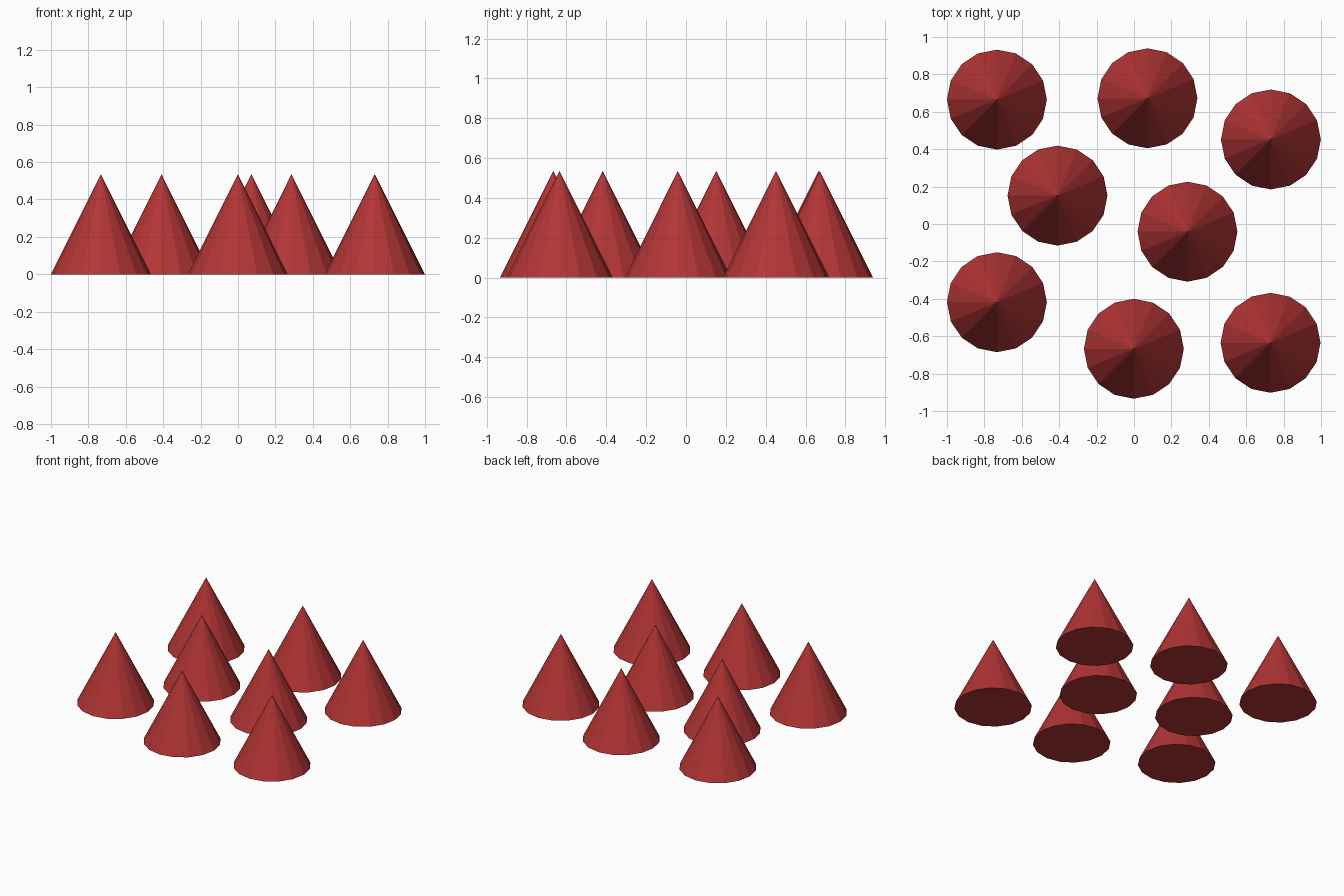
import bpy

if "Cube" in bpy.data.objects:
    bpy.data.objects.remove(bpy.data.objects["Cube"])

RADIUS, HEIGHT, SIDES = 0.267, 0.535, 16

red = bpy.data.materials.new("red")
red.diffuse_color = (0.45, 0.035, 0.035, 1)
red.use_nodes = True
red.node_tree.nodes["Principled BSDF"].inputs["Base Color"].default_value = red.diffuse_color

# Ground positions of the scattered cones
centres = [(-0.733, 0.665), (0.072, 0.672), (0.732, 0.452), (-0.409, 0.152),
           (0.286, -0.041), (-0.733, -0.418), (-0.001, -0.667), (0.730, -0.635)]

# Flat-shaded, capped cones standing on the ground
for i, (x, y) in enumerate(centres, 1):
    bpy.ops.mesh.primitive_cone_add(vertices=SIDES, radius1=RADIUS, radius2=0,
                                    depth=HEIGHT, location=(x, y, HEIGHT / 2))
    cone = bpy.context.object
    cone.name = f"cone_{i}"
    cone.data.materials.append(red)
